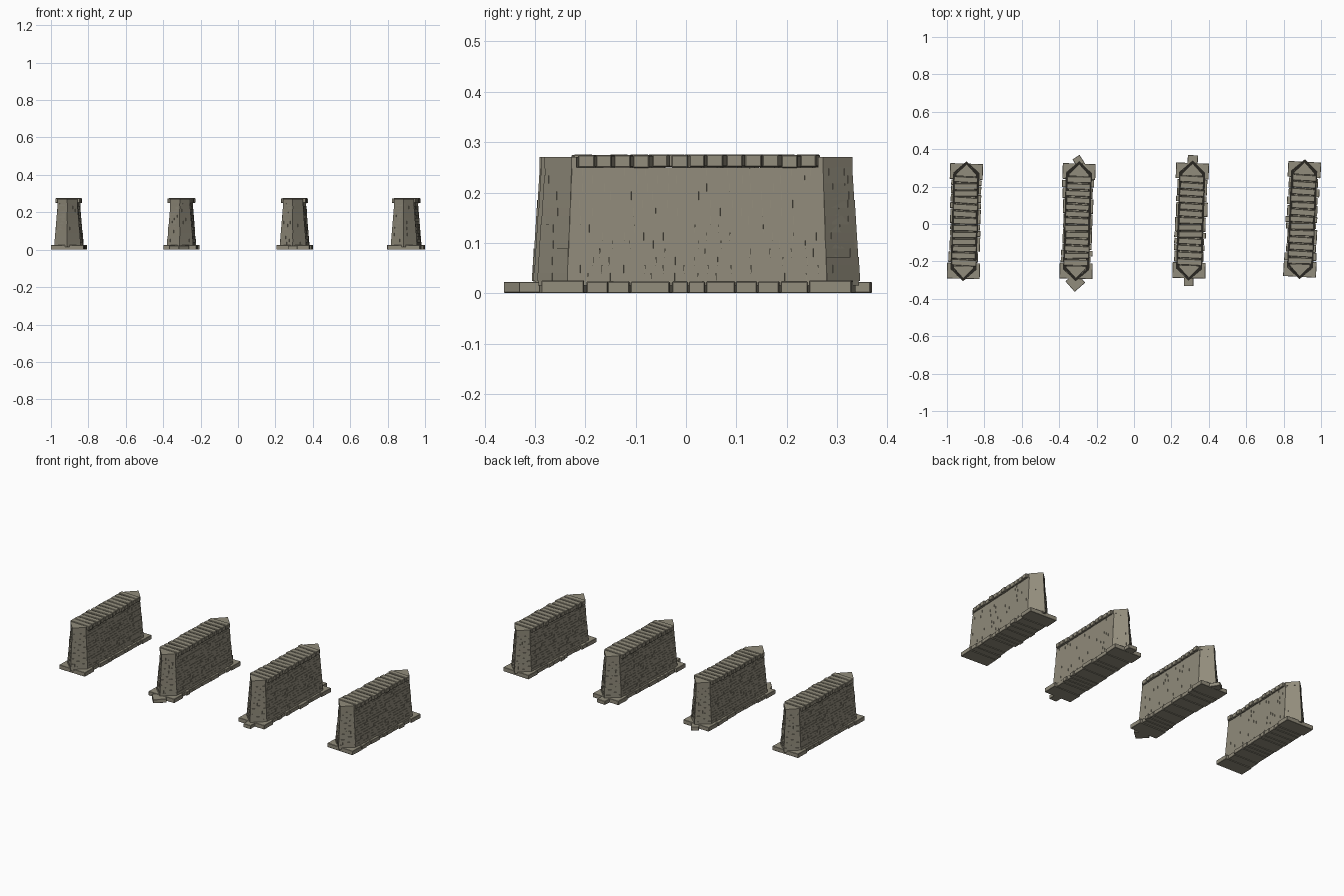
import bpy, bmesh, math, random
from mathutils import Matrix, Vector

if "Cube" in bpy.data.objects:
    bpy.data.objects.remove(bpy.data.objects["Cube"])

random.seed(4)
stone = bpy.data.materials.new("weathered stone")
stone.diffuse_color = (0.285, 0.262, 0.200, 1)
stone.use_nodes = True
stone.node_tree.nodes["Principled BSDF"].inputs["Base Color"].default_value = stone.diffuse_color

COURSES = 14
Z0, Z1 = 0.024, 0.25


def box(bm, c, size, rot=0.0):
    m = Matrix.Translation(c) @ Matrix.Rotation(rot, 4, 'Z') @ Matrix.Diagonal((*size, 1))
    bmesh.ops.create_cube(bm, size=1, matrix=m)


def outline(t, inset=0.0):
    """Six-sided pier plan, t = 0 at the foot and 1 at the top."""
    w = 0.070 - 0.017 * t - inset
    s = 0.258 - 0.008 * t
    e = 0.321 - 0.015 * t - inset
    return [Vector(p) for p in ((w, -s), (w, s), (0, e), (-w, s), (-w, -s), (0, -e))]


def prism(bm, low, high, za, zb):
    a = [bm.verts.new((p.x, p.y, za)) for p in low]
    b = [bm.verts.new((p.x, p.y, zb)) for p in high]
    n = len(a)
    bm.faces.new(a[::-1])
    bm.faces.new(b)
    for i in range(n):
        bm.faces.new((a[i], a[(i + 1) % n], b[(i + 1) % n], b[i]))


def finish(bm, name, place, bevel=0.0):
    me = bpy.data.meshes.new(name)
    bm.to_mesh(me)
    bm.free()
    me.materials.append(stone)
    ob = bpy.data.objects.new(name, me)
    ob.matrix_world = place
    bpy.context.collection.objects.link(ob)
    if bevel:
        mod = ob.modifiers.new("worn edges", 'BEVEL')
        mod.width = bevel
        mod.segments = 1
    return ob


def masonry(place):
    bm = bmesh.new()
    # solid tapered core
    prism(bm, outline(0, 0.002), outline(1, 0.002), 0.015, Z1)
    # stepped courses of facing blocks
    h = (Z1 - Z0) / COURSES
    for k in range(COURSES):
        pts = outline(k / (COURSES - 1))
        for i in range(6):
            a, b = pts[i], pts[(i + 1) % 6]
            d = b - a
            length = d.length
            d.normalize()
            nrm = Vector((d.y, -d.x))
            n = 12 if length > 0.2 else 2
            shift = 0.5 / n if k % 2 else 0.0
            cuts = [0.0] + [(j / n) + shift + random.uniform(-.15, .15) / n
                            for j in range(0 if k % 2 else 1, n)] + [1.0]
            for u, v in zip(cuts, cuts[1:]):
                depth = 0.014
                out = random.uniform(-0.0008, 0.0006)
                c = a + d * length * (u + v) / 2 + nrm * (out - depth / 2)
                box(bm, (c.x, c.y, Z0 + h * (k + .5)),
                    ((v - u) * length - 0.0006, depth, h), math.atan2(d.y, d.x))
    finish(bm, "pier_masonry", place)


def coping(place):
    bm = bmesh.new()
    # row of cross stones along the top
    n = 13
    for j in range(n):
        y = -0.222 + 0.444 * j / (n - 1)
        box(bm, (random.uniform(-.003, .003), y, 0.2625 + random.uniform(-.001, .001)),
            (random.uniform(0.124, 0.134), random.uniform(0.030, 0.033), 0.025),
            random.uniform(-.04, .04))
    finish(bm, "coping_stones", place, 0.002)
    # pointed end caps
    bm = bmesh.new()
    for s in (1, -1):
        tri = [Vector((-.054 * s, .240 * s)), Vector((.054 * s, .240 * s)),
               Vector((.054 * s, .250 * s)), Vector((0, .306 * s)), Vector((-.054 * s, .250 * s))]
        prism(bm, tri, tri, 0.248, 0.271)
    finish(bm, "pointed_end_caps", place)


def footing(place, extras):
    bm = bmesh.new()
    # broad slabs under the two ends
    for s in (-1, 1):
        box(bm, (0, s * 0.266, 0.0125), (0.176, 0.084, 0.025), random.uniform(-.015, .015))
    # narrower cross slabs between them
    y = -0.222
    while y < 0.222:
        w = min(random.choice((0.034, 0.045, 0.06, 0.08)), 0.222 - y)
        if 0.222 - y - w < 0.025:
            w = 0.222 - y
        box(bm, (random.uniform(-.005, .005), y + w / 2, 0.0115),
            (random.uniform(0.155, 0.172), w - 0.003, 0.023), random.uniform(-.02, .02))
        y += w
    # loose slabs projecting past the ends
    for x, yy, sx, sy, r in extras:
        box(bm, (x, yy, 0.0115), (sx, sy, 0.022), r)
    finish(bm, "footing_slabs", place, 0.0015)


# x, y, turn, loose end slabs
piers = [
    (-0.904, 0.015, -0.030, []),
    (-0.302, 0.015, -0.030, [(0, 0.315, 0.045, 0.065, 0.6), (-0.002, -0.325, 0.075, 0.075, 0.75)]),
    (0.303, 0.018, -0.034, [(0, 0.325, 0.055, 0.05, -0.03), (0, -0.320, 0.05, 0.06, 0.03)]),
    (0.899, 0.025, -0.045, []),
]
for x, y, r, extras in piers:
    place = Matrix.Translation((x, y, 0)) @ Matrix.Rotation(r, 4, 'Z')
    masonry(place)
    coping(place)
    footing(place, extras)
